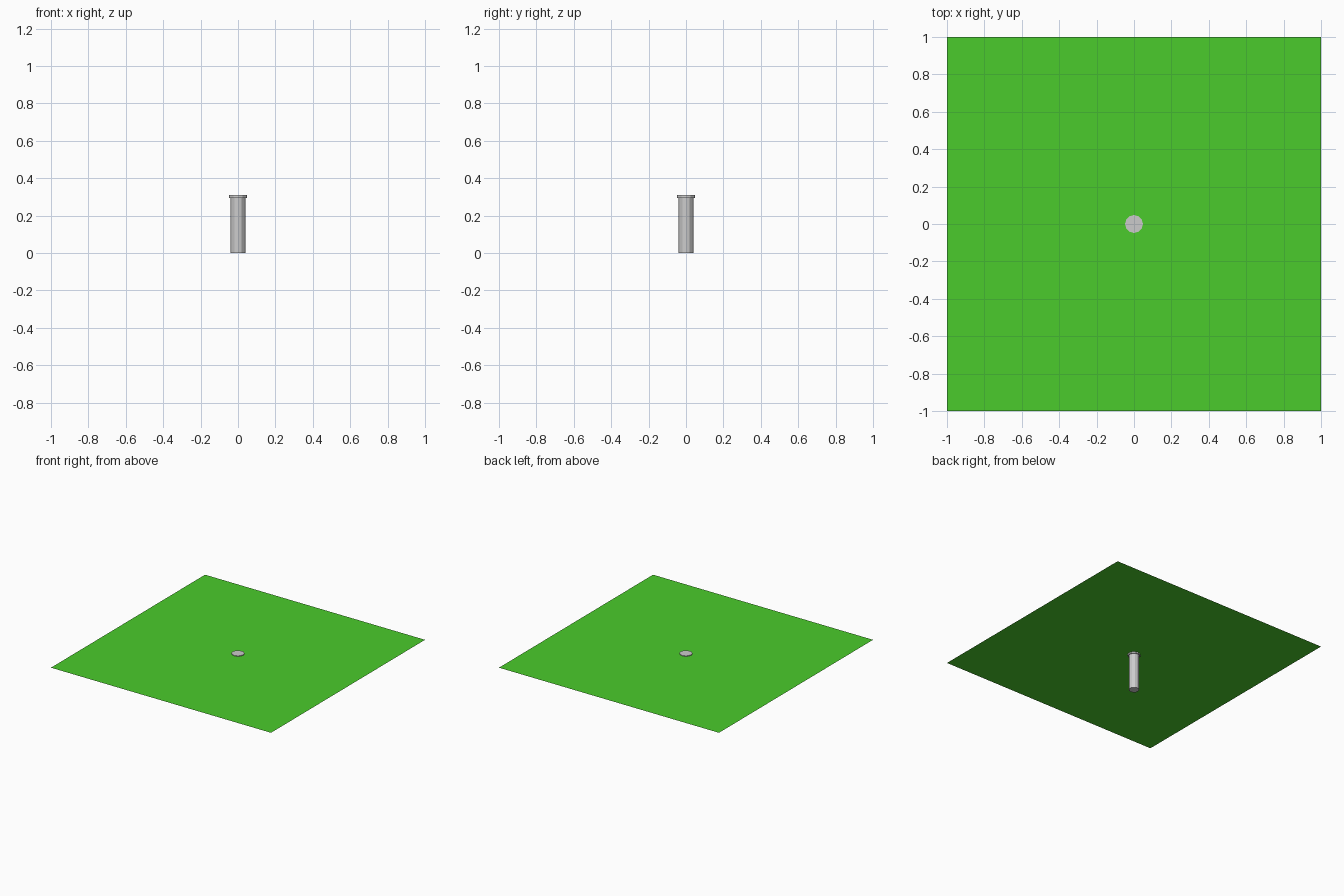
import bpy

if "Cube" in bpy.data.objects:
    bpy.data.objects.remove(bpy.data.objects["Cube"])

SIDES = 12


def cylinder(name, radius, z0, z1):
    bpy.ops.mesh.primitive_cylinder_add(
        vertices=SIDES, radius=radius, depth=z1 - z0,
        location=(0, 0, (z0 + z1) / 2))
    ob = bpy.context.object
    ob.name = name
    return ob


# Grey shaft and its wider cap
cylinder("shaft", 0.039, 0.0, 0.295)
cylinder("cap", 0.048, 0.295, 0.31)

# Thin green ground sheet, level with the cap
bpy.ops.mesh.primitive_plane_add(size=2, location=(0, 0, 0.305))
sheet = bpy.context.object
sheet.name = "grass_sheet"
green = bpy.data.materials.new("green")
green.diffuse_color = (0.07, 0.6, 0.025, 1)
green.use_nodes = True
green.node_tree.nodes["Principled BSDF"].inputs["Base Color"].default_value = green.diffuse_color
sheet.data.materials.append(green)
